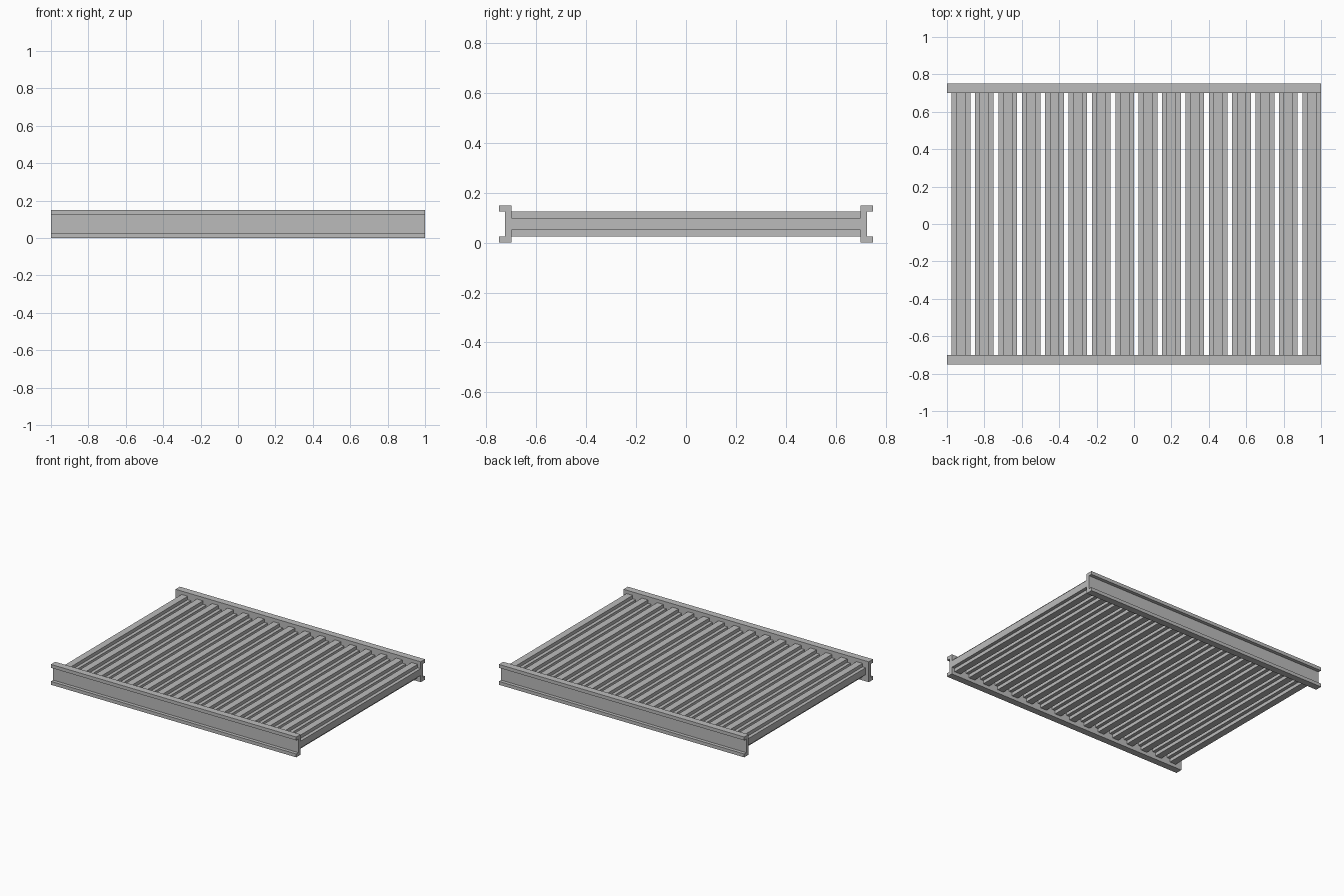
import bpy
import bmesh
from mathutils import Vector

cube = bpy.data.objects.get("Cube")
if cube:
    bpy.data.objects.remove(cube, do_unlink=True)

grey = bpy.data.materials.new("plain_grey")
grey.use_nodes = True
colour = (0.5, 0.5, 0.5, 1)
grey.diffuse_color = colour
grey.node_tree.nodes["Principled BSDF"].inputs["Base Color"].default_value = colour


def extrude_profile(name, points, along):
    """Sweep a closed 3D outline in a straight line and cap both ends."""
    bm = bmesh.new()
    face = bm.faces.new([bm.verts.new(p) for p in points])
    swept = bmesh.ops.extrude_face_region(bm, geom=[face], use_keep_orig=True)
    moved = [g for g in swept["geom"] if isinstance(g, bmesh.types.BMVert)]
    bmesh.ops.translate(bm, vec=Vector(along), verts=moved)
    bmesh.ops.recalc_face_normals(bm, faces=bm.faces)
    mesh = bpy.data.meshes.new(name)
    bm.to_mesh(mesh)
    bm.free()
    mesh.materials.append(grey)
    obj = bpy.data.objects.new(name, mesh)
    bpy.context.collection.objects.link(obj)
    return obj


STEP = 0.025
HEIGHT = 6 * STEP
INNER = 0.7

# Channel rails with flanges pointing outwards
web, outer = INNER + STEP, INNER + 2 * STEP
channel = [(INNER, 0), (outer, 0), (outer, STEP), (web, STEP),
           (web, HEIGHT - STEP), (outer, HEIGHT - STEP), (outer, HEIGHT), (INNER, HEIGHT)]
for name, side in (("front_rail", -1), ("back_rail", 1)):
    extrude_profile(name, [(-1, side * y, z) for y, z in channel], (2, 0, 0))

# Cross-shaped slats between the rails
a, b = STEP, 2 * STEP
cross = [(-a, -b), (a, -b), (a, -a), (b, -a), (b, a), (a, a),
         (a, b), (-a, b), (-a, a), (-b, a), (-b, -a), (-a, -a)]
COUNT, PITCH = 16, 0.125
for i in range(COUNT):
    centre = 1 - b - PITCH * (COUNT - 1 - i)
    outline = [(centre + x, -INNER, HEIGHT / 2 + z) for x, z in cross]
    extrude_profile(f"slat_{i + 1}", outline, (0, 2 * INNER, 0))
